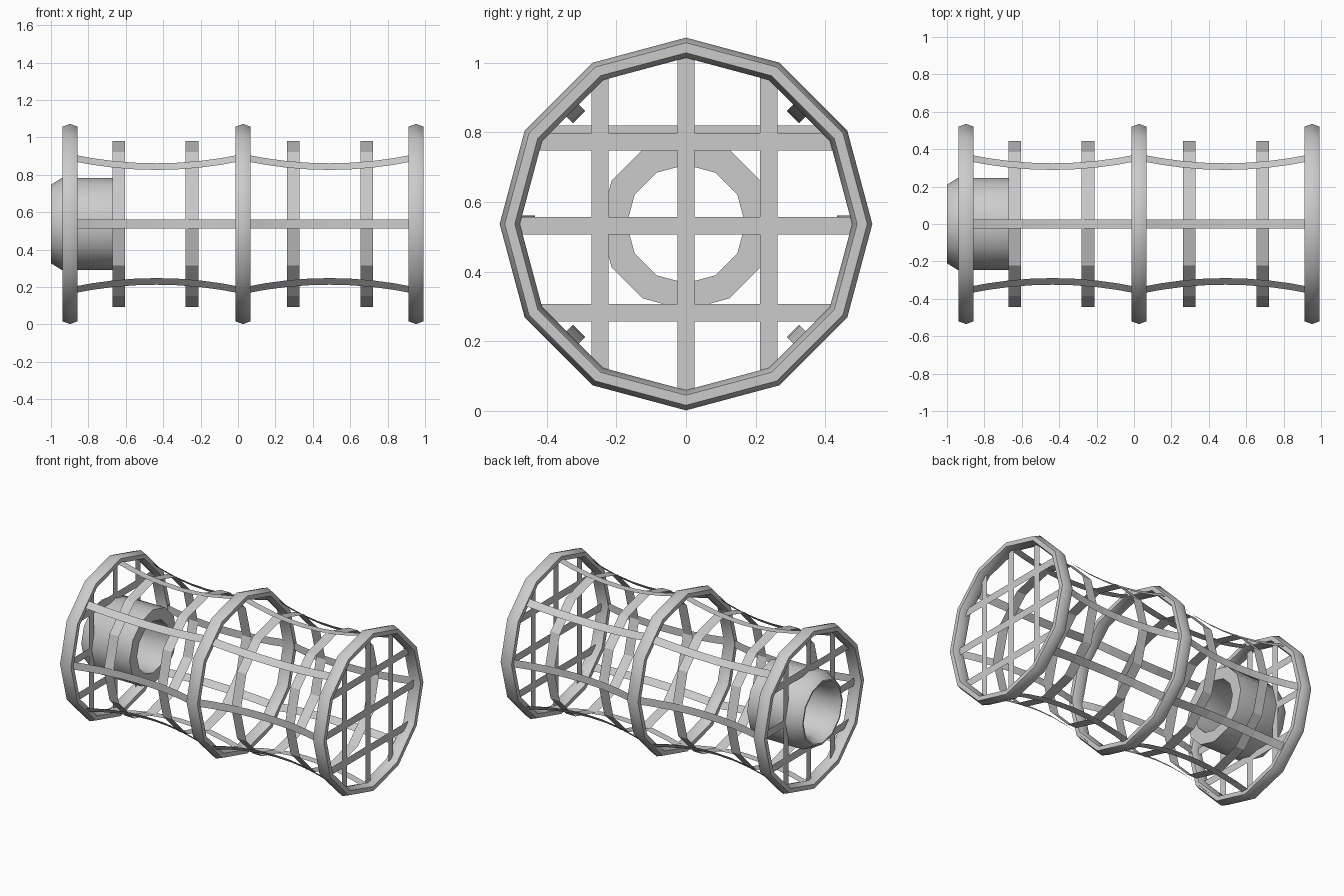
import bpy, bmesh, math

cube = bpy.data.objects.get("Cube")
if cube:
    bpy.data.objects.remove(cube)

CZ = 0.537                      # height of the long axis
RINGS = (-0.898, 0.027, 0.952)  # ring positions along x
BAND = 0.025                    # half width of the flat strips

mat = bpy.data.materials.new("grey metal")
mat.use_nodes = True
GREY = (0.6, 0.6, 0.6, 1)
mat.diffuse_color = GREY
mat.node_tree.nodes["Principled BSDF"].inputs["Base Color"].default_value = GREY


def build(name, bm, smooth=None):
    me = bpy.data.meshes.new(name)
    bm.to_mesh(me)
    bm.free()
    me.materials.append(mat)
    ob = bpy.data.objects.new(name, me)
    ob.location.z = CZ
    bpy.context.collection.objects.link(ob)
    if smooth:
        bpy.ops.object.select_all(action='DESELECT')
        ob.select_set(True)
        bpy.context.view_layer.objects.active = ob
        bpy.ops.object.shade_smooth_by_angle(angle=math.radians(smooth))
    return ob


def lathe(name, profile, closed=True, smooth=None, sides=12):
    """Turn (x, radius) points around the long axis."""
    bm = bmesh.new()
    loops = []
    for i in range(sides):
        a = math.tau * i / sides
        loops.append([bm.verts.new((x, r * math.cos(a), r * math.sin(a))) for x, r in profile])
    n = len(profile)
    for i in range(sides):
        p, q = loops[i], loops[(i + 1) % sides]
        for j in range(n if closed else n - 1):
            k = (j + 1) % n
            bm.faces.new((p[j], p[k], q[k], q[j]))
    bmesh.ops.recalc_face_normals(bm, faces=bm.faces)
    return build(name, bm, smooth)


# Main rings: flattened tubes bent round twelve sides
for name, x in zip(("left_ring", "middle_ring", "right_ring"), RINGS):
    tube = [(x + 0.046 * math.sin(math.tau * k / 6), 0.506 + 0.029 * math.cos(math.tau * k / 6))
            for k in range(6)]
    lathe(name, tube, smooth=65)

# Thin flat hoops between the rings
for i, x in enumerate((-0.637, -0.246, 0.296, 0.688)):
    lathe(f"hoop_{i + 1}", [(x - 0.034, 0.443), (x + 0.034, 0.443)], closed=False)

# Lengthwise strips, drawn in at the waist of each bay
for bay in range(2):
    x0, x1 = RINGS[bay], RINGS[bay + 1]
    for i in range(8):
        a = math.tau * i / 8
        bm = bmesh.new()
        rows = []
        for k in range(9):
            t = k / 4 - 1
            x = (x0 + x1) / 2 + t * (x1 - x0) / 2
            r = 0.434 + 0.07 * t * t
            rows.append([bm.verts.new((x, r * math.cos(a) - s * math.sin(a),
                                       r * math.sin(a) + s * math.cos(a))) for s in (-BAND, BAND)])
        for p, q in zip(rows, rows[1:]):
            bm.faces.new((p[0], q[0], q[1], p[1]))
        build(f"strip_{bay + 1}_{i + 1}", bm)


def bar(name, x, offset, start, end, upright):
    bm = bmesh.new()
    pts = [(offset - BAND, start), (offset + BAND, start), (offset + BAND, end), (offset - BAND, end)]
    bm.faces.new([bm.verts.new((x, u, v) if upright else (x, v, u)) for u, v in pts])
    build(name, bm)


# End grilles; the left one stops at the funnel
for side, x, top in (("left", RINGS[0], 0.258), ("right", RINGS[2], 0.236)):
    for upright, offsets in ((True, (-0.247, 0, 0.237)), (False, (-0.255, -0.005, top))):
        kind = "upright" if upright else "crossbar"
        for i, o in enumerate(offsets):
            reach = 0.5 if i == 1 else 0.43
            if side == "left" and i == 1:
                bar(f"{side}_{kind}_low", x, o, -reach, -0.23, upright)
                bar(f"{side}_{kind}_high", x, o, 0.23, reach, upright)
            else:
                bar(f"{side}_{kind}_{i + 1}", x, o, -reach, reach, upright)

# Hollow entrance funnel
lathe("funnel", [(-1, 0.2), (-1, 0.21), (-0.94, 0.247), (-0.62, 0.247), (-0.62, 0.17), (-0.94, 0.17)],
      smooth=40)
